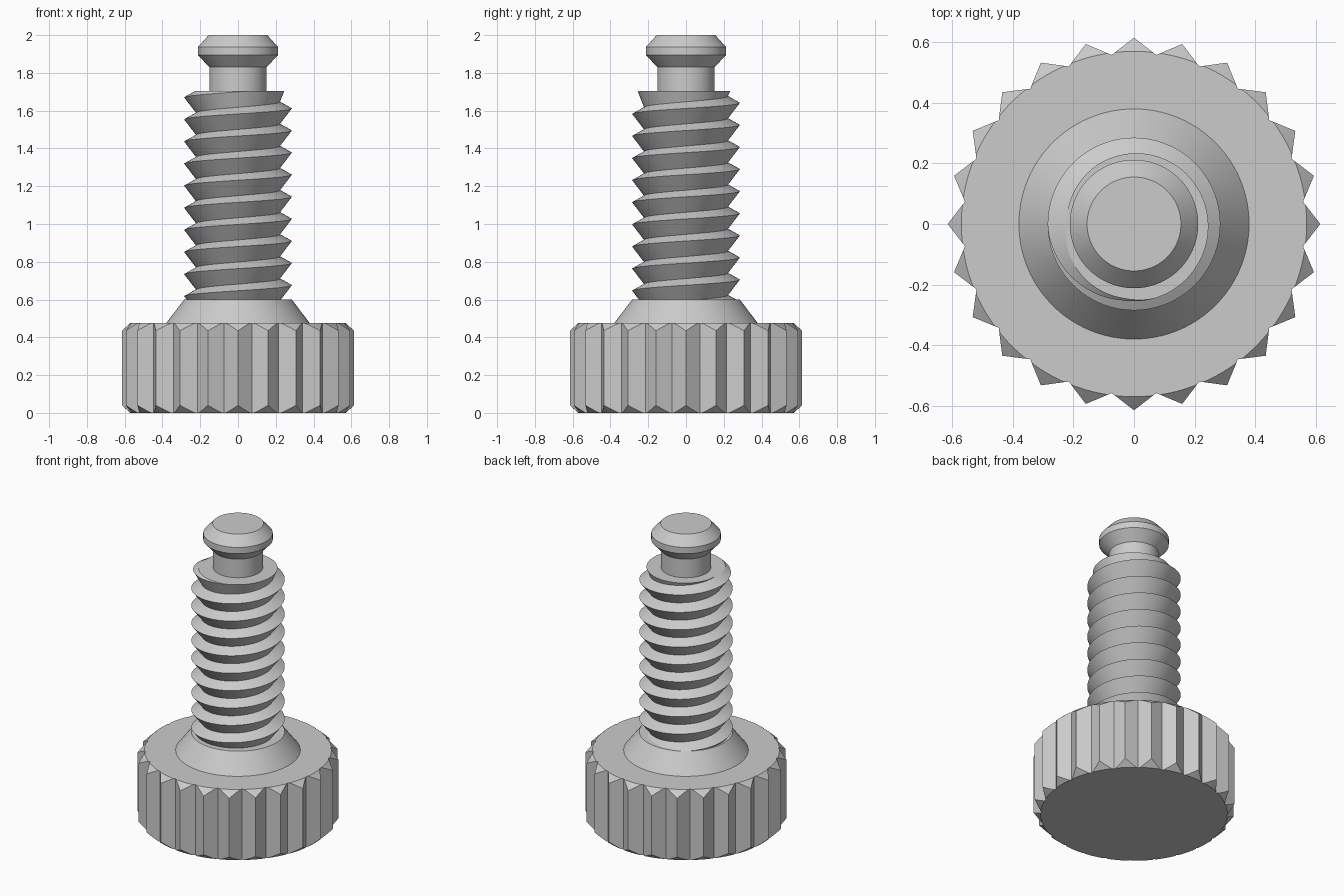
import bpy, bmesh, math
from mathutils import Vector

if "Cube" in bpy.data.objects:
    bpy.data.objects.remove(bpy.data.objects["Cube"])

steel = bpy.data.materials.new("grey steel")
steel.diffuse_color = (0.6, 0.6, 0.6, 1)
steel.use_nodes = True
steel.node_tree.nodes["Principled BSDF"].inputs["Base Color"].default_value = steel.diffuse_color
SEG = 96


def finish(name, bm, angle):
    """Weld, orient and shade a part, then add it to the scene."""
    bmesh.ops.remove_doubles(bm, verts=bm.verts, dist=1e-5)
    bmesh.ops.recalc_face_normals(bm, faces=bm.faces)
    mesh = bpy.data.meshes.new(name)
    bm.to_mesh(mesh)
    bm.free()
    mesh.materials.append(steel)
    ob = bpy.data.objects.new(name, mesh)
    bpy.context.collection.objects.link(ob)
    bpy.ops.object.select_all(action='DESELECT')
    ob.select_set(True)
    bpy.context.view_layer.objects.active = ob
    bpy.ops.object.shade_smooth_by_angle(angle=math.radians(angle))
    return ob


def bridge(bm, a, b):
    n = len(a)
    for i in range(n):
        bm.faces.new((a[i], a[(i + 1) % n], b[(i + 1) % n], b[i]))


def lathe(name, profile):
    """Capped solid of revolution from (radius, height) points."""
    bm = bmesh.new()
    rings = [[bm.verts.new((r * math.cos(t), r * math.sin(t), z))
              for t in (math.tau * i / SEG for i in range(SEG))] for r, z in profile]
    for a, b in zip(rings, rings[1:]):
        bridge(bm, a, b)
    bm.faces.new(rings[0])
    bm.faces.new(rings[-1])
    return finish(name, bm, 25)


# Knurled knob: 24 pointed teeth, chamfered by a cone at top and bottom
TEETH, STEPS = 24, 8
TIP, VALLEY, RIM, KNOB_H = 0.615, 0.563, 0.57, 0.475


def tooth_outline():
    corners = []
    for i in range(TEETH * 2):
        r, t = (VALLEY if i % 2 else TIP), math.pi * i / TEETH
        corners.append(Vector((r * math.cos(t), r * math.sin(t), 0)))
    return [a.lerp(b, s / STEPS) for a, b in zip(corners, corners[1:] + corners[:1])
            for s in range(STEPS)]


bm = bmesh.new()
rings = [[], [], [], []]
for p in tooth_outline():
    cut = max(0, p.length - RIM)
    inner = p * (min(p.length, RIM) / p.length)
    for ring, q, z in zip(rings, (inner, p, p, inner),
                          (0, cut * 0.9, KNOB_H - cut * 0.9, KNOB_H)):
        ring.append(bm.verts.new((q.x, q.y, z)))
for a, b in zip(rings, rings[1:]):
    bridge(bm, a, b)
bm.faces.new(rings[0])
bm.faces.new(rings[-1])
finish("knurled_knob", bm, 15)

# Conical collar between knob and thread
lathe("collar", [(0.38, 0.47), (0.38, 0.475), (0.285, 0.6)])

# Right-handed screw thread: steep lower flank, shallow upper flank
PITCH, ROOT, CREST, LOWER = 0.117, 0.222, 0.285, 0.082
Z_LOW, Z_TOP = 0.58, 1.705
CREST_AT_PLUS_X = 1.612
TURNS = 12
bm = bmesh.new()
columns = []
for i in range(SEG):
    t = math.tau * i / SEG
    column = []
    for k in range(TURNS + 1):
        crest_z = CREST_AT_PLUS_X + PITCH * (i / SEG + k - 10)
        # the crest is bevelled near the end of the screw
        crest_r = min(CREST, max(0.255, 0.245 + (Z_TOP - crest_z) * 1.2))
        for r, z in ((ROOT, crest_z - LOWER), (crest_r, crest_z)):
            column.append(bm.verts.new((r * math.cos(t), r * math.sin(t), z)))
    columns.append(column)
for i in range(SEG):
    a = columns[i]
    b = columns[i + 1] if i + 1 < SEG else columns[0][2:]
    for k in range(min(len(a), len(b)) - 1):
        bm.faces.new((a[k], b[k], b[k + 1], a[k + 1]))
for z, side in ((Z_LOW, -1), (Z_TOP, 1)):
    bmesh.ops.bisect_plane(bm, geom=bm.verts[:] + bm.edges[:] + bm.faces[:], dist=1e-6,
                           plane_co=(0, 0, z), plane_no=(0, 0, side), clear_outer=True)
bmesh.ops.holes_fill(bm, edges=[e for e in bm.edges if e.is_boundary], sides=0)
finish("screw_thread", bm, 25)

# Neck and button-shaped end
lathe("neck_and_button", [(0.152, 1.69), (0.152, 1.83), (0.212, 1.895), (0.212, 1.937), (0.155, 2.0)])
